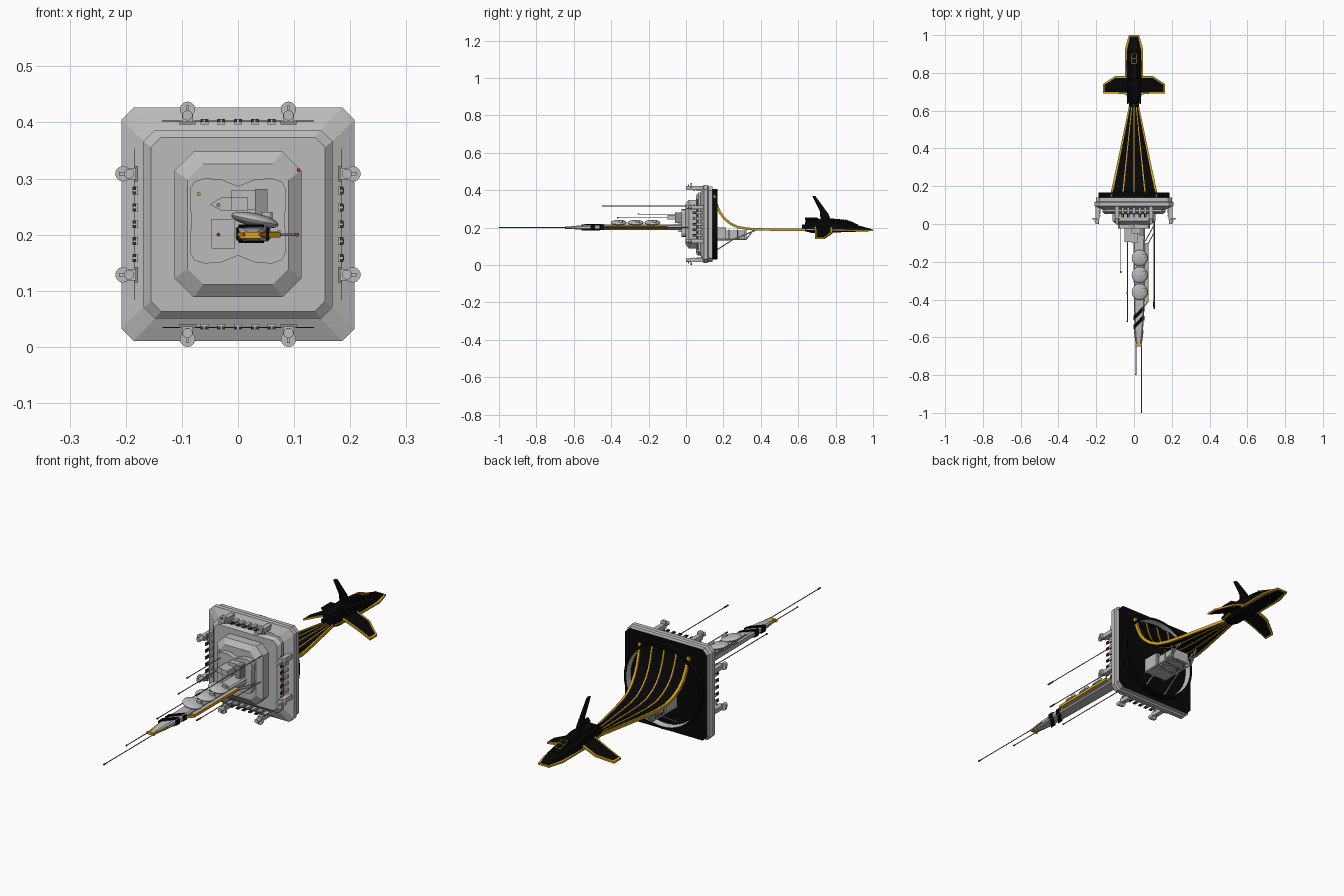
import bpy, bmesh, math
from mathutils import Vector as V, Matrix

if "Cube" in bpy.data.objects:
    bpy.data.objects.remove(bpy.data.objects["Cube"])

CZ = 0.2185  # height of the shield centre


def mat(name, rgb):
    m = bpy.data.materials.new(name)
    m.diffuse_color = (*rgb, 1)
    m.use_nodes = True
    m.node_tree.nodes["Principled BSDF"].inputs["Base Color"].default_value = m.diffuse_color
    return m


GREY = mat("light_grey", (0.50, 0.50, 0.50))
MID = mat("mid_grey", (0.28, 0.28, 0.28))
DARK = mat("dark_grey", (0.05, 0.05, 0.05))
BLACK = mat("black", (0.002, 0.002, 0.002))
GOLD = mat("gold", (0.68, 0.38, 0.01))
RED = mat("red", (0.55, 0.02, 0.01))


def finish(name, bm, *mats):
    bmesh.ops.recalc_face_normals(bm, faces=bm.faces)
    me = bpy.data.meshes.new(name)
    bm.to_mesh(me)
    bm.free()
    ob = bpy.data.objects.new(name, me)
    bpy.context.collection.objects.link(ob)
    for m in mats:
        me.materials.append(m)
    return ob


def loft(name, rings, m):
    """Skin closed rings of points and cap both ends."""
    bm = bmesh.new()
    vs = [[bm.verts.new(p) for p in r] for r in rings]
    n = len(vs[0])
    for a, b in zip(vs, vs[1:]):
        for i in range(n):
            bm.faces.new((a[i], a[(i + 1) % n], b[(i + 1) % n], b[i]))
    bm.faces.new(vs[0])
    bm.faces.new(vs[-1])
    return finish(name, bm, m)


def octo(y, x0, x1, z0, z1, c):
    """Chamfered rectangle across the y axis."""
    return [(x0 + c, y, z0), (x1 - c, y, z0), (x1, y, z0 + c), (x1, y, z1 - c),
            (x1 - c, y, z1), (x0 + c, y, z1), (x0, y, z1 - c), (x0, y, z0 + c)]


def centred(y, hx, hz, c):
    return octo(y, -hx, hx, CZ - hz, CZ + hz, c)


def box(name, x, y, z, m):
    return loft(name, [[(x[0], q, z[0]), (x[1], q, z[0]), (x[1], q, z[1]), (x[0], q, z[1])] for q in y], m)


def plate(name, pts, off, m):
    """Flat polygon thickened by the offset vector."""
    off = V(off)
    return loft(name, [[V(p) - off / 2 for p in pts], [V(p) + off / 2 for p in pts]], m)


def tube(name, pts, r, m, closed=False):
    cu = bpy.data.curves.new(name, 'CURVE')
    cu.dimensions = '3D'
    cu.bevel_depth = r
    cu.bevel_resolution = 1
    cu.use_fill_caps = True
    sp = cu.splines.new('POLY')
    sp.points.add(len(pts) - 1)
    for p, q in zip(sp.points, pts):
        p.co = (*q, 1)
    sp.use_cyclic_u = closed
    cu.materials.append(m)
    ob = bpy.data.objects.new(name, cu)
    bpy.context.collection.objects.link(ob)
    return ob


def ribbon(name, left, right, thick, m):
    """Strip between two paths, thickened evenly."""
    bm = bmesh.new()
    rows = [(bm.verts.new(a), bm.verts.new(b)) for a, b in zip(left, right)]
    for a, b in zip(rows, rows[1:]):
        bm.faces.new((a[0], a[1], b[1], b[0]))
    ob = finish(name, bm, m)
    md = ob.modifiers.new("thick", 'SOLIDIFY')
    md.thickness, md.offset = thick, 0
    return ob


def smooth(ob):
    bpy.context.view_layer.objects.active = ob
    bpy.ops.object.select_all(action='DESELECT')
    ob.select_set(True)
    bpy.ops.object.shade_smooth_by_angle(angle=math.radians(35))


def cyl(name, p, r, h, m, axis='Y', seg=24):
    bm = bmesh.new()
    bmesh.ops.create_cone(bm, cap_ends=True, segments=seg, radius1=r, radius2=r, depth=h)
    rot = Matrix.Rotation(-math.pi / 2, 4, 'X') if axis == 'Y' else Matrix()
    bm.transform(Matrix.Translation(p) @ rot)
    ob = finish(name, bm, m)
    smooth(ob)
    return ob


# --- Square shield with sloped rim, black on its back face ---
shield = loft("shield", [centred(.054, .155, .155, .018), centred(.066, .168, .168, .02), centred(.078, .168, .168, .02),
                         centred(.095, .208, .208, .022), centred(.115, .208, .208, .022),
                         centred(.12, .202, .202, .022), centred(.141, .202, .202, .022)], GREY)
shield.data.materials.append(BLACK)
for f in shield.data.polygons:
    if f.center.y > .135:
        f.material_index = 1
loft("boss", [centred(-.003, .09, .107, .028), centred(.015, .113, .13, .034), centred(.06, .113, .13, .034)], GREY)
lobes = []
for sx, sz in ((1, 1), (-1, 1), (-1, -1), (1, -1)):
    arc = [(sx * .084, .012), (sx * .086, .055), (sx * .078, .070), (sx * .06, .076), (sx * .03, .074), (0, .062)]
    if sx * sz < 0:
        arc = arc[::-1]
    lobes += [(x, CZ + .006 + sz * z) for x, z in arc if not (x == 0 and sx < 0)]
loft("front_pad", [[(x, y, z) for x, z in lobes] for y in (-.025, 0)], GREY)

# --- Raised round back rim, black outside with a grey inner wall ---
bm = bmesh.new()
prof = [(.188, .138), (.188, .168), (.177, .168), (.172, .142)]
cols = [[bm.verts.new((r * math.cos(t), y, CZ + r * math.sin(t))) for r, y in prof]
        for t in (2 * math.pi * k / 64 for k in range(64))]
for i in range(64):
    for j in range(3):
        f = bm.faces.new((cols[i][j], cols[i][j + 1], cols[i - 1][j + 1], cols[i - 1][j]))
        f.material_index = int(j == 2)
smooth(finish("dish_rim", bm, BLACK, GREY))

# --- Edge pods, guard rails and posts on all four sides ---
for k in range(4):
    R = Matrix.Translation((0, 0, CZ)) @ Matrix.Rotation(k * math.pi / 2, 4, 'Y')
    obs = []
    for sx in (-.09, .09):
        obs.append(box("pod_arm", (sx - .010, sx + .010), (.024, .098), (.182, .203), GREY))
        obs.append(cyl("pod_disc", (sx, .028, .205), .0135, .010, GREY))
        obs.append(cyl("pod_drum", (sx, .014, .194), .009, .03, GREY, seg=14))
        obs.append(box("pod_foot", (sx - .014, sx + .014), (.04, .048), (.178, .185), MID))
        obs.append(box("pod_fin", (sx - .003, sx + .003), (.012, .016), (.185, .212), GREY))
    obs.append(tube("guard_rail", [(-.135, .06, .184), (.135, .06, .184)], .001, DARK))
    for i in range(5):
        x = (i - 2) * .03
        for d in (-.004, .004):
            obs.append(box("rail_post", (x + d - .0025, x + d + .0025), (.035, .09), (.182, .187), DARK))
        obs.append(box("rail_block", (x - .007, x + .007), (.055, .09), (.178, .188), GREY))
        if k == 1:
            obs.append(box("marker_light", (x - .004, x + .004), (.037, .046), (.187, .189), RED))
    for o in obs:
        o.matrix_world = R

# --- Equipment blocks on the front ---
box("upper_block", (-.012, .052), (-.05, 0), (.245, .28), GREY)
box("side_block", (.03, .053), (-.06, 0), (.225, .281), MID)
box("lower_block", (-.047, -.005), (-.04, 0), (.175, .228), GREY)
box("core_block", (-.012, .018), (-.10, 0), (.243, .266), GREY)
loft("core_wedge", [[(-.05, y, .254), (-.03, y, .243), (-.012, y, .243), (-.012, y, .266), (-.03, y, .266)]
                    for y in (-.095, 0)], GREY)

# --- Long forward hull with domes, wrapped in slanted black bands ---
loft("forward_hull", [octo(0, -.005, .058, .188, .218, .006), octo(-.42, 0, .056, .188, .216, .006),
                      octo(-.56, .002, .048, .189, .212, .006), octo(-.645, .014, .036, .194, .204, .003)], GREY)
for x0, x1, xm in ((-.001, .010, .008), (.051, .040, .042)):
    plate("nose_trim", [(x0, -.565, .2), (x1, -.648, .2), (.025, -.648, .2), (.025, -.60, .2), (xm, -.565, .2)],
          (0, 0, .007), GOLD)
plate("nose_cap", [(.004, -.648, .199), (.042, -.648, .199), (.036, -.638, .199), (.01, -.638, .199)], (0, 0, .012), GOLD)
for y in (-.462, -.51):
    for z in (.2145, .188):
        plate("hull_band", [(.001, y - .048, z), (.046, y, z), (.046, y + .025, z + .001), (.001, y - .023, z + .001)],
              (0, 0, .005), BLACK)
    for x, q in ((.0, y - .035), (.053, y + .012)):
        box("hull_band_side", (x - .003, x + .002), (q - .012, q + .012), (.19, .213), BLACK)
for y in (-.18, -.27, -.36):
    bm = bmesh.new()
    bmesh.ops.create_uvsphere(bm, u_segments=28, v_segments=12, radius=1)
    bm.transform(Matrix.Translation((.03, y, .226)) @ Matrix.Rotation(math.radians(12), 4, 'Y')
                 @ Matrix.Diagonal((.043, .043, .012, 1)))
    smooth(finish("dome", bm, GREY))
    cyl("dome_hatch", (.052, y + .012, .232), .010, .016, GREY, axis='Z', seg=14)
box("side_wing", (.05, .070), (-.41, -.1), (.196, .206), GREY)
box("side_wing_trim", (.070, .076), (-.415, -.1), (.195, .207), GOLD)
plate("wing_tip_trim", [(.054, -.44, .2), (.076, -.415, .2), (.070, -.405, .2), (.054, -.43, .2)], (0, 0, .01), GOLD)
for y in (-.13, -.09):
    tube("wing_brace", [(.06, y, .2), (.107, y + .085, .2)], .0025, GREY)

# --- Antennas with coloured tips ---
for x, z, y0, y1, tip, n in ((.04, .2, -.6, -1, RED, .014), (.01, .2, -.5, -.8, RED, .006), (-.035, .2, .02, -.52, RED, .006),
                             (-.07, .272, .02, -.26, GOLD, .012), (-.035, .253, -.05, -.37, MID, .01),
                             (.108, .315, .05, -.45, RED, .03), (.105, .2, .03, -.44, RED, .03)):
    tube("antenna", [(x, y0, z), (x, y1 + n / 2, z)], .002, MID)
    cyl("antenna_tip", (x, y1 + n / 2, z), .0035, n, tip, seg=8)

# --- Curved black sail with gold ribs ---
prof = [(.150, .375), (.163, .325), (.180, .283), (.203, .25), (.235, .223), (.275, .203), (.33, .193), (.40, .19), (.65, .187)]


def path(s, dx=0):
    """Line along the sail at fraction s of its half width."""
    return [(s * (.118 - (y - .157) / .493 * .1) + dx * (1.35 - y), y, z) for y, z in prof]


ribbon("sail", path(-1), path(1), .004, BLACK)
for s in (-1, -.5, 0, .5, 1):
    w = .0048 if abs(s) == 1 else .0028
    ribbon("sail_rib", path(s, -w), path(s, w), .013 if abs(s) == 1 else .008, GOLD)

# --- Truss carrying the sail from below ---
box("truss_box", (-.055, .055), (.14, .215), (.135, .20), GREY)
box("truss_tray", (-.042, .042), (.21, .315), (.138, .185), GREY)
for x in (-.055, .055):
    tube("truss_diagonal", [(x, .14, .065), (x * .9, .25, .135), (x * .8, .37, .185)], .0035, GREY)
    tube("truss_rail", [(x, .14, .135), (x, .32, .135), (x * .9, .36, .185)], .0035, GREY)
    for y in (.23, .275, .32):
        tube("truss_post", [(x, y, .135), (x, y, .19)], .003, GREY)
        tube("truss_cross", [(-x, y, .135), (x, y - .03, .135)], .003, GREY)

# --- Rear winged craft ---
loft("craft_body", [octo(y, -h, h, a, b, c) for y, h, a, b, c in (
    (.635, .026, .18, .23, .008), (.67, .032, .172, .243, .01), (.76, .040, .172, .243, .012),
    (.83, .040, .175, .23, .012), (.92, .036, .178, .212, .008), (.993, .020, .181, .192, .003))], BLACK)
loft("canopy", [octo(y, -h, h, .2, b, .006) for y, h, b in ((.76, .022, .25), (.84, .02, .243), (.92, .016, .217))], BLACK)
plate("nose_rim", [(-.047, .775, .186), (-.047, .93, .186), (-.027, 1, .186), (.027, 1, .186), (.047, .93, .186),
                   (.047, .775, .186)], (0, 0, .007), GOLD)
tube("hatch_outline", [(-.014, .85, .242), (.014, .85, .242), (.014, .90, .225), (-.014, .90, .225)], .0022, GOLD, True)
tube("hatch_bar", [(-.010, .875, .234), (.010, .875, .234)], .002, GOLD)
for s in (-1, 1):
    for name, outline, t, m in (
            ("craft_wing", [(.03, .694), (.10, .699), (.157, .699), (.157, .736), (.10, .773), (.03, .773)], .011, BLACK),
            ("wing_border", [(.03, .685), (.10, .691), (.165, .691), (.165, .741), (.10, .783), (.03, .783)], .008, GOLD)):
        plate(name, [(s * x, y, .2 - (x - .035) * .44) for x, y in outline], (0, 0, t), m)
    plate("tail_winglet", [(s * .02, .64, .235), (s * .036, .635, .25), (s * .036, .70, .25), (s * .02, .72, .24)],
          (0, 0, .006), BLACK)
    cyl("craft_engine", (s * .014, .635, .205), .012, .03, BLACK, seg=14)
    plate("engine_trim", [(s * .026, .638, .19), (s * .032, .638, .19), (s * .041, .69, .19), (s * .03, .69, .19)],
          (0, 0, .006), GOLD)
plate("tail_fin", [(0, .72, .235), (0, .775, .235), (0, .762, .272), (0, .692, .368), (0, .674, .37), (0, .715, .29)],
      (.009, 0, 0), BLACK)
tube("fin_probe", [(0, .72, .265), (0, .76, .265)], .005, BLACK)
